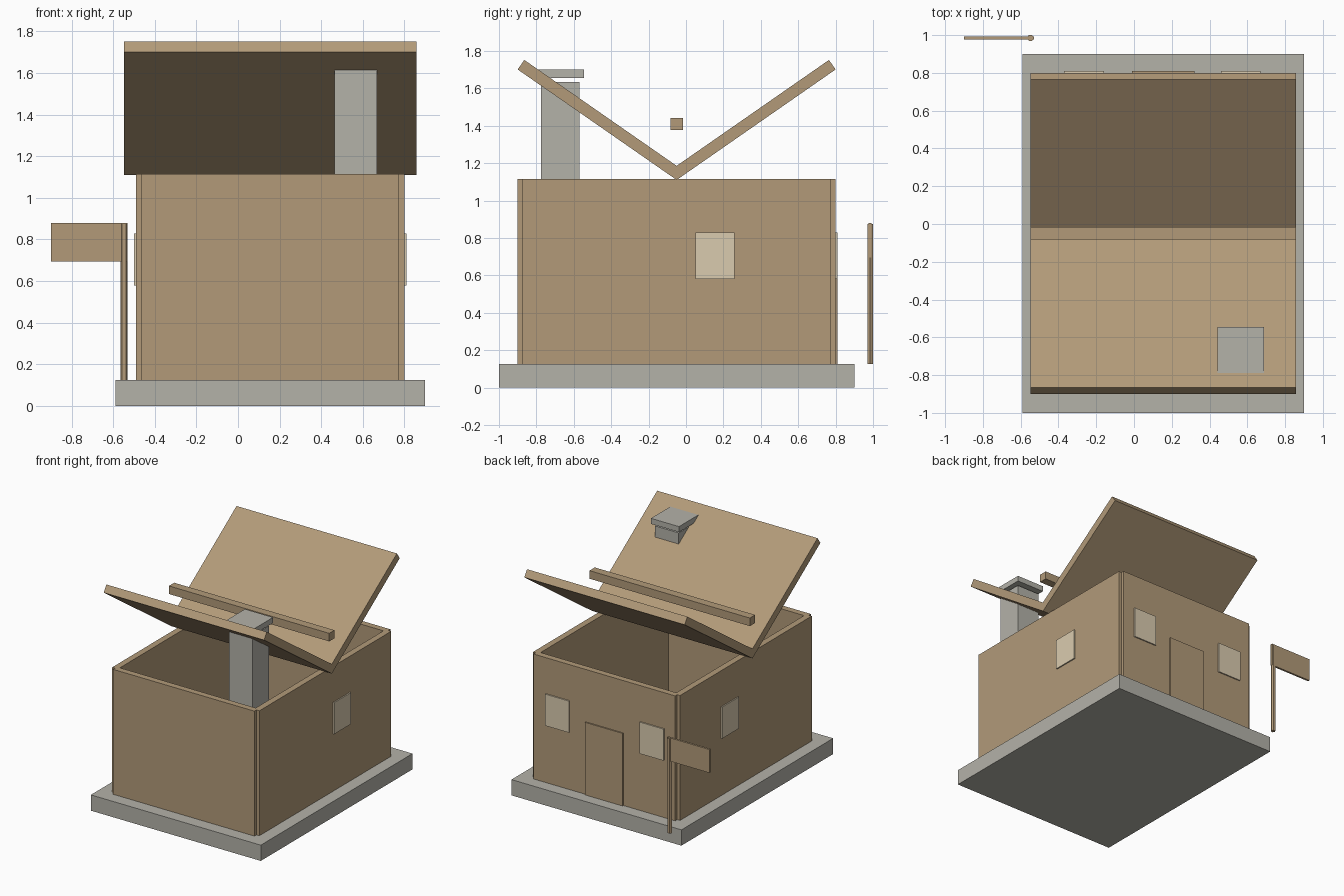
import bpy, math
from mathutils import Vector

cube = bpy.data.objects.get("Cube")
if cube:
    bpy.data.objects.remove(cube, do_unlink=True)


def material(name, rgb):
    m = bpy.data.materials.new(name)
    m.use_nodes = True
    m.diffuse_color = (*rgb, 1)
    m.node_tree.nodes["Principled BSDF"].inputs["Base Color"].default_value = (*rgb, 1)
    return m


WOOD = material("tan_wood", (0.445, 0.323, 0.191))
STONE = material("grey_stone", (0.456, 0.445, 0.397))
PANE = material("cream_pane", (0.70, 0.60, 0.43))


def box(name, mat, x, y, z):
    """Box given as (min, max) ranges on each axis."""
    bpy.ops.mesh.primitive_cube_add(size=1, location=[sum(r) / 2 for r in (x, y, z)])
    ob = bpy.context.object
    ob.name = name
    ob.scale = [r[1] - r[0] for r in (x, y, z)]
    bpy.ops.object.transform_apply(location=False, rotation=False, scale=True)
    ob.data.materials.append(mat)
    return ob


CX, CY = 0.155, -0.05          # centre of the house
HW, HD = 0.62, 0.825           # wall centre lines, half width and depth
T = 0.025                      # half wall thickness
FLOOR, TOP = 0.125, 1.115
walls_z = (FLOOR, TOP)

# Foundation slab
box("foundation", STONE, (CX - 0.745, CX + 0.745), (-1, 0.9), (0, FLOOR))

# Walls, each ending on the centre line of its neighbour (notched corners)
for side, s in (("front", -1), ("back", 1)):
    y = CY + s * HD
    box(side + "_wall", WOOD, (CX - HW, CX + HW), (y - T, y + T), walls_z)
for side, s in (("right", -1), ("left", 1)):
    x = CX + s * HW
    box(side + "_wall", WOOD, (x - T, x + T), (CY - HD, CY + HD), walls_z)
    # Side window
    face = CX + s * (HW + T)
    box(side + "_side_window", PANE, (face - 0.01, face + 0.01), (0.05, 0.26), (0.58, 0.83))

# Door and windows on the back wall
face_y = (0.765, 0.81)
face_y = (face_y[1] - 0.02, face_y[1])
box("door", WOOD, (-0.01, 0.32), face_y, (FLOOR, 0.70))
for side, x in (("right", -0.265), ("left", 0.565)):
    box(side + "_back_window", PANE, (x - 0.105, x + 0.105), face_y, (0.58, 0.83))

# Two roof panels opening upward in a V
angle, length, thick = math.radians(34.8), 1.035, 0.062
for side, s in (("front", -1), ("back", 1)):
    along = Vector((0, s * math.cos(angle), math.sin(angle)))
    normal = Vector((0, -s * math.sin(angle), math.cos(angle)))
    panel = box(side + "_roof_panel", WOOD, (CX - 0.703, CX + 0.703),
                (-length / 2, length / 2), (-thick / 2, thick / 2))
    panel.location = Vector((CX, CY, 1.11)) + along * length / 2 + normal * thick / 2
    panel.rotation_euler.x = s * angle

# Ridge beam floating above the valley
box("ridge_beam", WOOD, (CX - 0.703, CX + 0.703), (-0.083, -0.017), (1.378, 1.442))

# Chimney and its separate cap
box("chimney", STONE, (0.463, 0.669), (-0.775, -0.57), (0.95, 1.635))
box("chimney_cap", STONE, (0.443, 0.689), (-0.788, -0.545), (1.656, 1.70))

# Signpost
bpy.ops.mesh.primitive_cylinder_add(vertices=6, radius=0.0175, depth=0.75,
                                    location=(-0.548, 0.985, 0.5),
                                    rotation=(0, 0, math.radians(30)))
post = bpy.context.object
post.name = "sign_post"
post.data.materials.append(WOOD)
box("sign_board", WOOD, (-0.90, -0.53), (0.977, 0.993), (0.695, 0.88))
